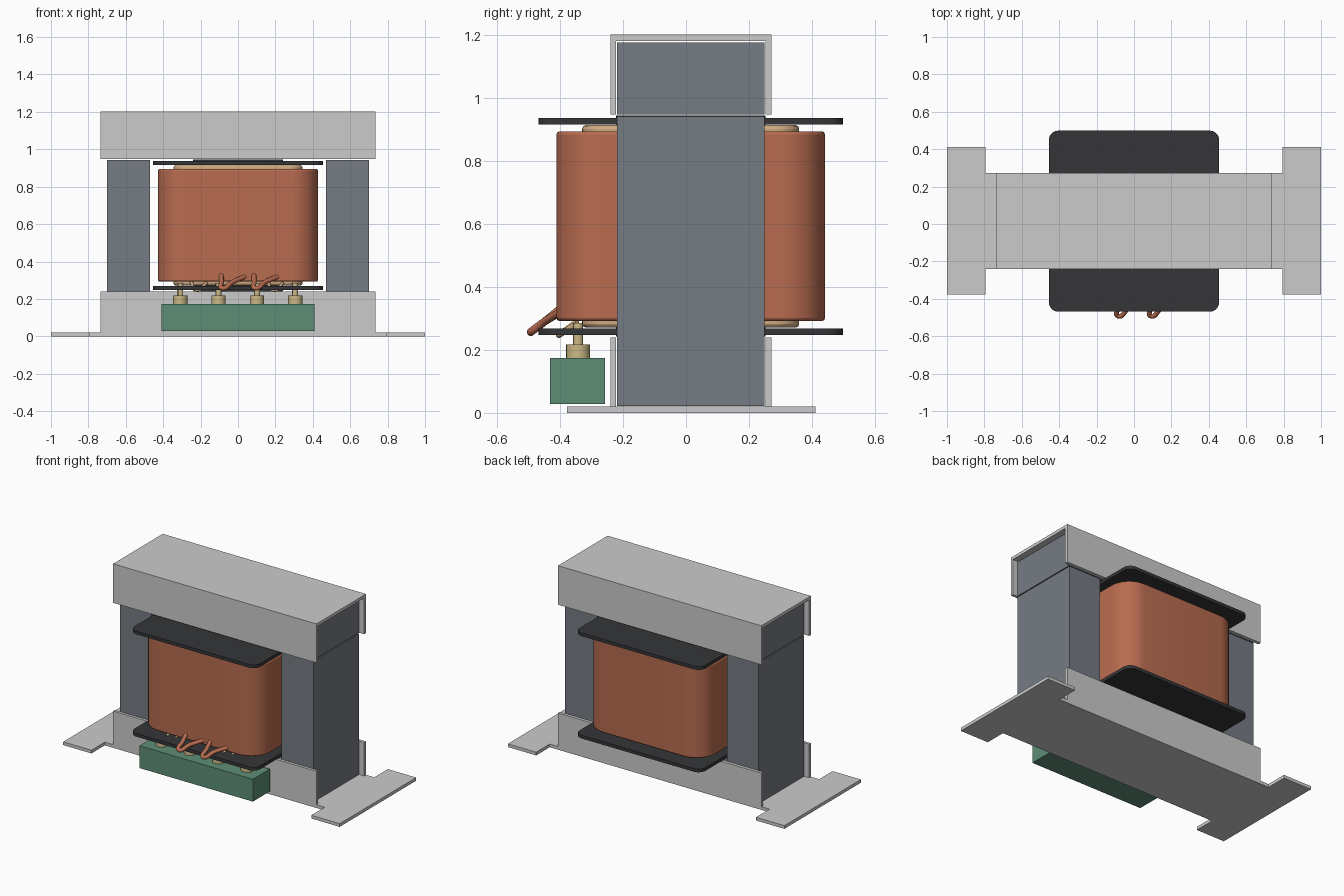
import bpy, bmesh
from math import cos, sin, pi
from mathutils import Vector

if "Cube" in bpy.data.objects:
    bpy.data.objects.remove(bpy.data.objects["Cube"])

CY = 0.015  # depth centre of core and coil


def material(name, r, g, b):
    m = bpy.data.materials.new(name)
    m.diffuse_color = (r, g, b, 1)
    m.use_nodes = True
    m.node_tree.nodes["Principled BSDF"].inputs["Base Color"].default_value = m.diffuse_color
    return m


STEEL = material("lamination_steel", 0.18, 0.20, 0.23)
COPPER = material("copper", 0.48, 0.15, 0.08)
BLACK = material("black_plastic", 0.035, 0.036, 0.04)
TAN = material("tan_paper", 0.62, 0.40, 0.22)
BRASS = material("brass", 0.60, 0.48, 0.24)
GREEN = material("green_plastic", 0.11, 0.27, 0.18)


def prism(name, pts, axis, lo, hi, mat=None, bevel=0, smooth=False):
    """Extrude a 2D outline along an axis from lo to hi."""
    place = {'x': lambda a, b, t: (t, a, b),
             'y': lambda a, b, t: (a, t, b),
             'z': lambda a, b, t: (a, b, t)}[axis]
    bm = bmesh.new()
    face = bm.faces.new([bm.verts.new(place(a, b, lo)) for a, b in pts])
    ext = bmesh.ops.extrude_face_region(bm, geom=[face])
    moved = [g for g in ext['geom'] if isinstance(g, bmesh.types.BMVert)]
    bmesh.ops.translate(bm, verts=moved, vec=Vector(place(0, 0, hi - lo)))
    bmesh.ops.recalc_face_normals(bm, faces=bm.faces)
    me = bpy.data.meshes.new(name)
    bm.to_mesh(me)
    bm.free()
    ob = bpy.data.objects.new(name, me)
    bpy.context.collection.objects.link(ob)
    if mat:
        me.materials.append(mat)
    if bevel:
        mod = ob.modifiers.new("edge_round", 'BEVEL')
        mod.width, mod.segments = bevel, 2
        mod.limit_method, mod.angle_limit = 'ANGLE', 1.0
    if smooth:
        bpy.context.view_layer.objects.active = ob
        bpy.ops.object.select_all(action='DESELECT')
        ob.select_set(True)
        bpy.ops.object.shade_smooth_by_angle()
    return ob


def rect(x0, x1, y0, y1):
    return [(x0, y0), (x1, y0), (x1, y1), (x0, y1)]


def rounded(hx, hy, r, n=8):
    pts = []
    for q, (sx, sy) in enumerate([(1, 1), (-1, 1), (-1, -1), (1, -1)]):
        for i in range(n + 1):
            a = (q + i / n) * pi / 2
            pts.append((sx * (hx - r) + r * cos(a), CY + sy * (hy - r) + r * sin(a)))
    return pts


def circle(x, y, r, n=20):
    return [(x + r * cos(2 * pi * i / n), y + r * sin(2 * pi * i / n)) for i in range(n)]


def wire(name, pts, r, mat):
    cu = bpy.data.curves.new(name, 'CURVE')
    cu.dimensions = '3D'
    cu.bevel_depth, cu.bevel_resolution, cu.use_fill_caps = r, 3, True
    cu.resolution_u = 8
    sp = cu.splines.new('BEZIER')
    sp.bezier_points.add(len(pts) - 1)
    for p, co in zip(sp.bezier_points, pts):
        p.co = co
        p.handle_left_type = p.handle_right_type = 'AUTO'
    cu.materials.append(mat)
    bpy.context.collection.objects.link(bpy.data.objects.new(name, cu))


# Laminated core: E stack with three legs, closed by an I stack
e_half = [(0.70, 0.022), (0.70, 0.943), (0.47, 0.943), (0.47, 0.24), (0.235, 0.24), (0.235, 0.943)]
prism("core_e_stack", e_half + [(-x, z) for x, z in reversed(e_half)], 'y', -0.22, 0.25, STEEL)
prism("core_i_stack", rect(-0.70, 0.70, 0.949, 1.178), 'y', -0.22, 0.25, STEEL)

# Top clamp: channel folded over the core
prism("top_clamp", [(-0.24, 0.948), (-0.24, 1.203), (0.272, 1.203), (0.272, 0.948),
                    (0.252, 0.948), (0.252, 1.183), (-0.222, 1.183), (-0.222, 0.948)],
      'x', -0.735, 0.735)

# Base plate with mounting feet, and its two upright sides
half = [(0.795, -0.24), (0.795, -0.378), (1.0, -0.378), (1.0, 0.412), (0.795, 0.412), (0.795, 0.272)]
prism("base_plate", half + [(-x, y) for x, y in reversed(half)], 'z', 0, 0.021)
prism("base_front_side", rect(-0.24, -0.222, 0.019, 0.24), 'x', -0.735, 0.735)
prism("base_back_side", rect(0.252, 0.272, 0.019, 0.24), 'x', -0.735, 0.735)

# Bobbin flanges, tube and windings
prism("lower_flange", rounded(0.455, 0.484, 0.05), 'z', 0.248, 0.269, BLACK, smooth=True)
prism("upper_flange", rounded(0.455, 0.484, 0.05), 'z', 0.917, 0.938, BLACK, smooth=True)
prism("bobbin_tube", rounded(0.24, 0.238, 0.01, 2), 'z', 0.243, 0.9455, BLACK)
prism("inner_winding", rounded(0.345, 0.345, 0.08), 'z', 0.271, 0.915, TAN, 0.012, True)
prism("outer_winding", rounded(0.428, 0.427, 0.14), 'z', 0.292, 0.895, COPPER, 0.01, True)

# Terminal block with four pins
prism("terminal_block", rect(-0.41, 0.41, 0.028, 0.174), 'y', -0.432, -0.257, GREEN)
for i in range(4):
    x = -0.309 + i * 0.205
    prism(f"terminal_collar_{i+1}", circle(x, -0.343, 0.038), 'z', 0.172, 0.217, BRASS, smooth=True)
    prism(f"terminal_pin_{i+1}", circle(x, -0.343, 0.016, 12), 'z', 0.215, 0.285, BRASS, smooth=True)

# Lead wires looping out of the windings
for i, x in enumerate((-0.09, 0.085)):
    wire(f"copper_lead_{i+1}", [(x, -0.395, 0.335), (x + 0.002, -0.45, 0.29), (x + 0.005, -0.492, 0.258),
                                (x + 0.06, -0.45, 0.29), (x + 0.13, -0.40, 0.32)], 0.013, COPPER)
for i, x in enumerate((-0.21, 0.20)):
    wire(f"inner_lead_{i+1}", [(x - 0.04, -0.345, 0.29), (x - 0.01, -0.405, 0.247),
                               (x + 0.04, -0.345, 0.285)], 0.009, TAN)
